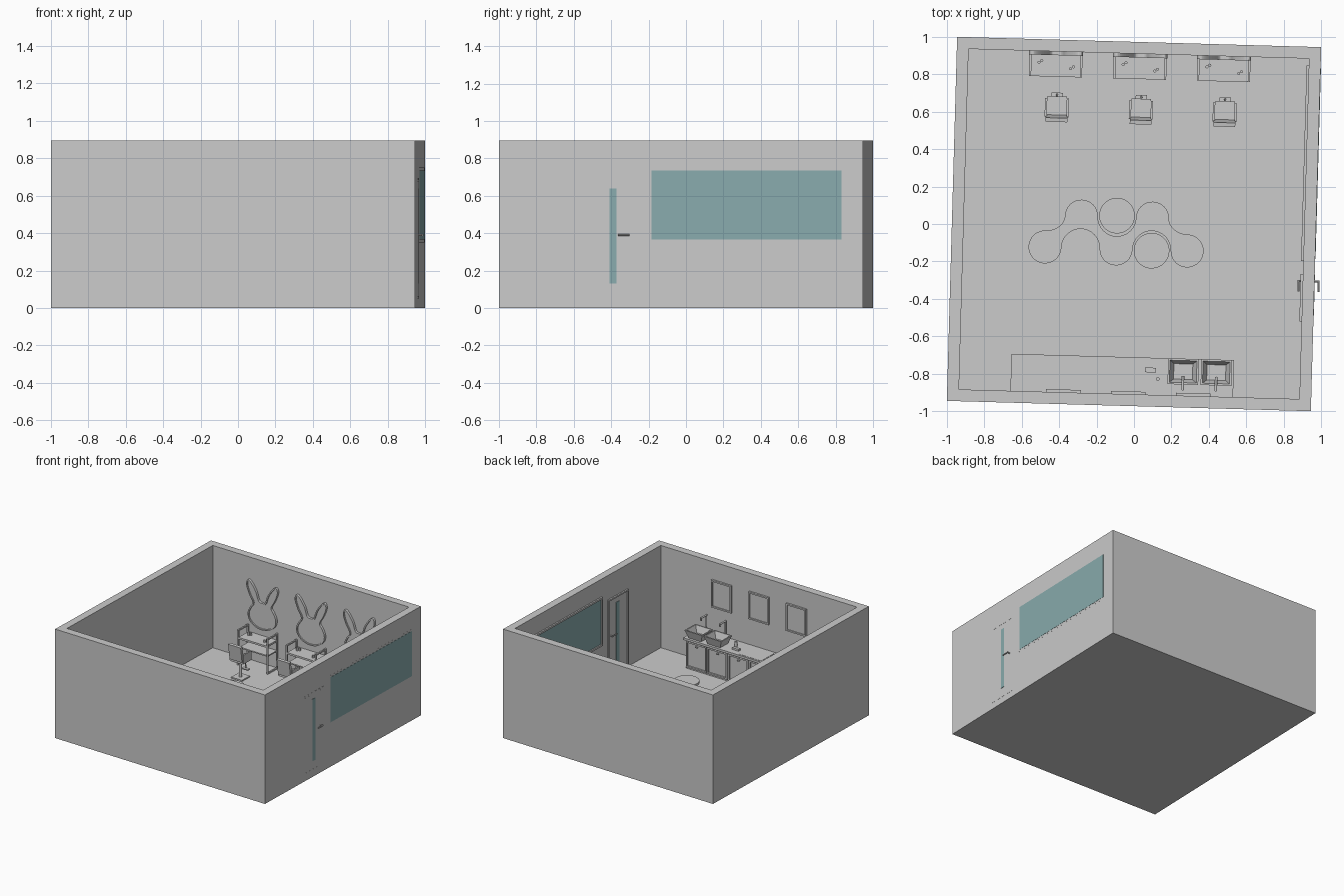
import bpy, bmesh, math
from mathutils import Vector, Matrix

if "Cube" in bpy.data.objects:
    bpy.data.objects.remove(bpy.data.objects["Cube"])

TURN = math.radians(-1.62)   # the whole room is turned slightly
HALF, INNER, FLOOR, TOP = 0.973, 0.91, 0.055, 0.895


def material(name, rgb):
    m = bpy.data.materials.new(name)
    m.use_nodes = True
    m.diffuse_color = (*rgb, 1)
    m.node_tree.nodes["Principled BSDF"].inputs["Base Color"].default_value = (*rgb, 1)
    return m


GREY = material("plain grey", (0.6, 0.6, 0.6))
TEAL = material("teal glass", (0.25, 0.41, 0.42))


def finish(name, bm, mat=GREY, smooth=False):
    bmesh.ops.recalc_face_normals(bm, faces=bm.faces)
    mesh = bpy.data.meshes.new(name)
    bm.to_mesh(mesh)
    bm.free()
    mesh.materials.append(mat)
    obj = bpy.data.objects.new(name, mesh)
    bpy.context.collection.objects.link(obj)
    obj.rotation_euler.z = TURN
    if smooth:
        bpy.ops.object.select_all(action='DESELECT')
        obj.select_set(True)
        bpy.context.view_layer.objects.active = obj
        bpy.ops.object.shade_smooth_by_angle(angle=math.radians(35))
    return obj


def box(bm, x0, x1, y0, y1, z0, z1, tilt=0):
    size = Matrix.Diagonal((x1 - x0, y1 - y0, z1 - z0, 1))
    mid = Matrix.Translation(((x0 + x1) / 2, (y0 + y1) / 2, (z0 + z1) / 2))
    return bmesh.ops.create_cube(bm, size=1, matrix=mid @ Matrix.Rotation(tilt, 4, 'X') @ size)["verts"]


def rod(bm, a, b, r, sides=12):
    a, b = Vector(a), Vector(b)
    d = b - a
    m = Matrix.Translation((a + b) / 2) @ d.to_track_quat('Z', 'Y').to_matrix().to_4x4()
    bmesh.ops.create_cone(bm, cap_ends=True, segments=sides, radius1=r, radius2=r,
                          depth=d.length, matrix=m)


def frame(bm, axis, a0, a1, z0, z1, d0, d1, w):
    """Rectangular border on a wall; axis is the wall's horizontal direction."""
    bars = [(a0, a0 + w, z0, z1), (a1 - w, a1, z0, z1),
            (a0 + w, a1 - w, z0, z0 + w), (a0 + w, a1 - w, z1 - w, z1)]
    for p, q, lo, hi in bars:
        if axis == 'x':
            box(bm, p, q, d0, d1, lo, hi)
        else:
            box(bm, d0, d1, p, q, lo, hi)


def tray(bm, x0, x1, y0, y1, z0, z1, rim, floor, foot=1.0):
    """Open-topped box; foot narrows its lower end."""
    verts = box(bm, x0, x1, y0, y1, z0, z1)
    mid = Vector(((x0 + x1) / 2, (y0 + y1) / 2, 0))

    def narrow(vs):
        for v in vs:
            v.co.xy = (mid + (v.co - mid) * foot).xy
    narrow([v for v in verts if v.co.z < z0 + 1e-4])
    faces = {f for v in verts for f in v.link_faces}
    top = max(faces, key=lambda f: f.calc_center_median().z)
    bmesh.ops.inset_region(bm, faces=[top], thickness=rim, use_even_offset=True)
    side = bmesh.ops.extrude_face_region(bm, geom=[top])
    sunk = [g for g in side["geom"] if isinstance(g, bmesh.types.BMVert)]
    if top.is_valid:
        bmesh.ops.delete(bm, geom=[top], context='FACES_ONLY')
    for v in sunk:
        v.co.z = floor
    narrow(sunk)


def prism(bm, points, push):
    face = bm.faces.new([bm.verts.new(p) for p in points])
    out = bmesh.ops.extrude_face_region(bm, geom=[face], use_keep_orig=True)
    bmesh.ops.translate(bm, vec=push, verts=[g for g in out["geom"] if isinstance(g, bmesh.types.BMVert)])
    return next(g for g in out["geom"] if isinstance(g, bmesh.types.BMFace))


# Room shell
bm = bmesh.new()
tray(bm, -HALF, HALF, -HALF, HALF, 0, TOP, HALF - INNER, FLOOR)
finish("room_shell", bm)

# Window and door in the left wall
bm = bmesh.new()
box(bm, INNER - 0.003, HALF + 0.002, -0.157, 0.858, 0.365, 0.735)
finish("window_glass", bm, TEAL)
bm = bmesh.new()
frame(bm, 'y', -0.172, 0.873, 0.35, 0.75, INNER - 0.012, HALF + 0.0005, 0.015)
finish("window_frame", bm)
bm = bmesh.new()
box(bm, INNER - 0.004, HALF + 0.0005, -0.485, -0.255, FLOOR, 0.68)
finish("door_leaf", bm)
bm = bmesh.new()
frame(bm, 'y', -0.497, -0.243, FLOOR - 0.003, 0.695, INNER - 0.012, HALF + 0.001, 0.012)
finish("door_frame", bm)
bm = bmesh.new()
box(bm, INNER - 0.008, HALF + 0.003, -0.382, -0.345, 0.13, 0.64)
finish("door_glass", bm, TEAL)
bm = bmesh.new()
box(bm, INNER - 0.009, HALF + 0.004, -0.389, -0.382, 0.13, 0.64)
finish("door_glass_trim", bm)
bm = bmesh.new()
for wall, out in ((HALF, 1), (INNER, -1)):
    tip = wall + out * 0.022
    rod(bm, (wall, -0.28, 0.39), (tip, -0.28, 0.39), 0.005)
    rod(bm, (tip, -0.275, 0.39), (tip, -0.335, 0.39), 0.005)
finish("door_handles", bm, smooth=True)

# Rabbit-shaped mirror outline: right half, then mirrored and rounded
HALF_RABBIT = [(0, 0), (.07, .016), (.12, .06), (.13, .115), (.108, .165), (.085, .205), (.12, .27),
               (.145, .34), (.132, .38), (.10, .365), (.055, .3), (.03, .232), (0, .222)]
ring = HALF_RABBIT + [(-x, z) for x, z in HALF_RABBIT[-2:0:-1]]


def rounded(pts, steps=4):
    pts = [Vector(p) for p in pts]
    n, out = len(pts), []
    for i in range(n):
        a, b, c, d = (pts[(i + k) % n] for k in (-1, 0, 1, 2))
        for s in range(steps):
            t = s / steps
            out.append(b + (c - a) * t / 2 + (a * 2 - b * 5 + c * 4 - d) * t * t / 2
                       + (b * 3 - a - c * 3 + d) * t ** 3 / 2)
    return out


# Three styling stations: mirror, desk and chair
for number, cx in enumerate((-0.442, 0.008, 0.456), 1):
    bm = bmesh.new()
    front = prism(bm, [(cx + p.x, INNER, 0.335 + p.y) for p in rounded(ring)], (0, -0.02, 0))
    bmesh.ops.recalc_face_normals(bm, faces=bm.faces)
    bmesh.ops.inset_region(bm, faces=[front], thickness=0.010, use_even_offset=True)
    bmesh.ops.inset_region(bm, faces=[front], thickness=0.001, depth=-0.008)
    finish(f"rabbit_mirror_{number}", bm)

    bm = bmesh.new()
    box(bm, cx - 0.13, cx + 0.13, 0.775, 0.905, 0.27, 0.285)
    box(bm, cx - 0.13, cx + 0.13, 0.79, 0.905, 0.19, 0.2)
    for s in (-1, 1):
        frame(bm, 'y', 0.775, 0.905, FLOOR, 0.345, cx + s * 0.136 - 0.006, cx + s * 0.136 + 0.006, 0.012)
    finish(f"styling_desk_{number}", bm)
    bm = bmesh.new()
    for dx, dy, h in ((-0.09, 0.85, 0.03), (-0.075, 0.86, 0.02), (0.08, 0.82, 0.02), (0.095, 0.83, 0.03)):
        rod(bm, (cx + dx, dy, 0.285), (cx + dx, dy, 0.285 + h), 0.008)
    finish(f"desk_bottles_{number}", bm, smooth=True)

    bm = bmesh.new()
    x, y = cx + 0.012, 0.61
    box(bm, x - 0.05, x + 0.05, y - 0.05, y + 0.05, FLOOR, 0.065)
    rod(bm, (x, y, 0.065), (x, y, 0.2), 0.012)
    box(bm, x - 0.052, x + 0.052, y - 0.05, y + 0.06, 0.195, 0.23)
    box(bm, x - 0.058, x + 0.058, y - 0.068, y - 0.046, 0.215, 0.345, math.radians(8))
    for s in (-1, 1):
        box(bm, x + s * 0.058 - 0.006, x + s * 0.058 + 0.006, y - 0.05, y + 0.05, 0.2, 0.275)
    rod(bm, (x, y + 0.05, 0.2), (x, y + 0.07, 0.11), 0.005)
    box(bm, x - 0.03, x + 0.03, y + 0.05, y + 0.08, 0.1, 0.108)
    finish(f"styling_chair_{number}", bm)

# Wavy bench: rounded lobes alternating with hollows
STEP, LOW, HIGH, R, HOLLOW = 0.19, -0.136, 0.034, 0.088, 0.102
MID = -0.092


def arc(cx, cy, rx, ry, start, end, n=16):
    return [(cx + rx * math.cos(math.radians(start + (end - start) * i / n)),
             cy + ry * math.sin(math.radians(start + (end - start) * i / n)), FLOOR) for i in range(n)]


def lobe(k):
    return MID + k * STEP


neck = HIGH - LOW - R
outline = (arc(lobe(-2), LOW, R, R, 360, 90, 28)
           + arc(lobe(-2), HIGH, HOLLOW, neck, 270, 360, 10)
           + arc(lobe(-1), HIGH, R, R, 180, 0)
           + arc(lobe(0), HIGH, HOLLOW, HOLLOW, 180, 360)
           + arc(lobe(1), HIGH, R, R, 180, 0)
           + arc(lobe(2), HIGH, HOLLOW, neck, 180, 270, 10)
           + arc(lobe(2), LOW, R, R, 90, -180, 28)
           + arc(lobe(1), LOW, HOLLOW, HOLLOW, 0, 180)
           + arc(lobe(0), LOW, R, R, 0, -180)
           + arc(lobe(-1), LOW, HOLLOW, HOLLOW, 0, 180))
bm = bmesh.new()
prism(bm, outline, (0, 0, 0.145))
finish("wavy_bench", bm, smooth=True)
for name, k, y in (("back", 0, HIGH + 0.008), ("front", 1, LOW - 0.004)):
    bm = bmesh.new()
    rod(bm, (lobe(k), y, 0.28), (lobe(k), y, 0.3), 0.095, 48)
    rod(bm, (lobe(k), y, 0.065), (lobe(k), y, 0.28), 0.02, 24)
    rod(bm, (lobe(k), y, FLOOR), (lobe(k), y, 0.065), 0.06, 32)
    finish(f"round_table_{name}", bm, smooth=True)

# Counter with cupboards along the front wall
bm = bmesh.new()
box(bm, -0.635, 0.555, -0.91, -0.712, 0.292, 0.31)
box(bm, -0.625, 0.545, -0.91, -0.735, FLOOR, 0.292)
finish("counter", bm)
bm = bmesh.new()
for i in range(6):
    x = -0.62 + i * 0.194
    frame(bm, 'x', x, x + 0.188, 0.07, 0.285, -0.735, -0.722, 0.012)
    box(bm, x + 0.085, x + 0.103, -0.735, -0.722, 0.25, 0.258)
finish("cupboard_doors", bm)
bm = bmesh.new()
for x in (-0.515, -0.28, -0.052):
    box(bm, x - 0.105, x + 0.105, -0.885, -0.725, 0.31, 0.312)
finish("counter_mats", bm)

# Basins with taps
for number, x in enumerate((0.285, 0.462), 1):
    bm = bmesh.new()
    tray(bm, x - 0.082, x + 0.082, -0.85, -0.712, 0.31, 0.375, 0.01, 0.322, 0.7)
    finish(f"basin_{number}", bm)
    bm = bmesh.new()
    rod(bm, (x, -0.875, 0.31), (x, -0.875, 0.46), 0.007)
    rod(bm, (x, -0.88, 0.46), (x, -0.805, 0.46), 0.007)
    rod(bm, (x, -0.81, 0.46), (x, -0.81, 0.44), 0.007)
    box(bm, x - 0.02, x + 0.02, -0.885, -0.868, 0.31, 0.318)
    finish(f"tap_{number}", bm, smooth=True)
bm = bmesh.new()
box(bm, 0.08, 0.14, -0.79, -0.765, 0.31, 0.325)
rod(bm, (0.15, -0.825, 0.31), (0.15, -0.825, 0.35), 0.01)
finish("counter_items", bm)

# Framed pictures above the counter
for number, x in enumerate((-0.352, -0.005, 0.342), 1):
    bm = bmesh.new()
    frame(bm, 'x', x - 0.093, x + 0.093, 0.525, 0.75, -0.91, -0.895, 0.012)
    box(bm, x - 0.081, x + 0.081, -0.91, -0.904, 0.537, 0.738)
    finish(f"wall_picture_{number}", bm)
